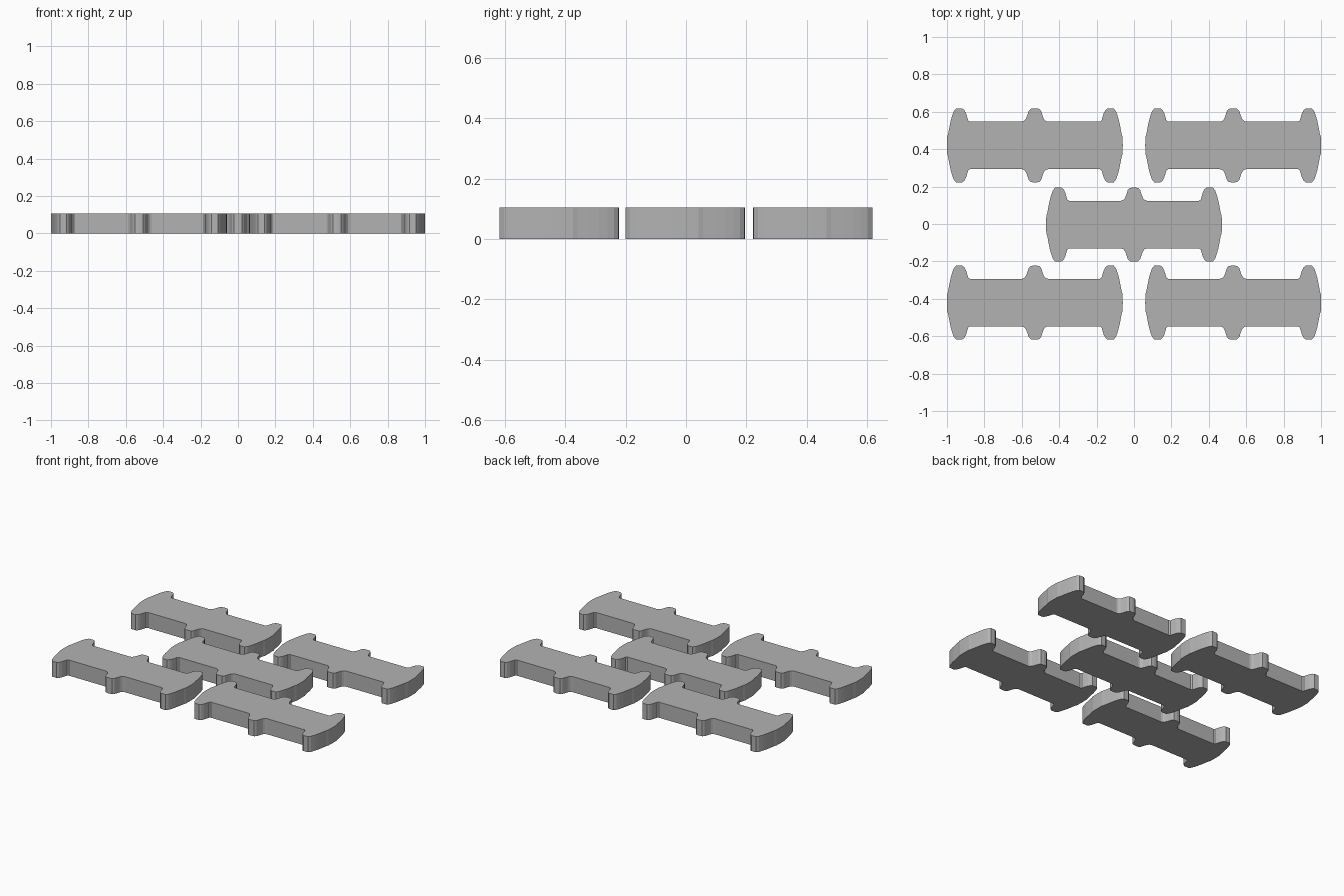
import bpy
import bmesh

cube = bpy.data.objects.get("Cube")
if cube:
    bpy.data.objects.remove(cube, do_unlink=True)

THICKNESS = 0.105

grey = bpy.data.materials.new("plain grey")
grey.use_nodes = True
colour = (0.45, 0.45, 0.45, 1)
grey.diffuse_color = colour
grey.node_tree.nodes["Principled BSDF"].inputs["Base Color"].default_value = colour

# Quarter outline: middle lug, straight bar edge, end lug, bowed end
QUARTER = [
    (0, 0.198), (0.022, 0.196), (0.033, 0.185), (0.041, 0.160),
    (0.048, 0.142), (0.058, 0.131), (0.07, 0.127),
    (0.347, 0.127), (0.357, 0.134), (0.362, 0.152), (0.368, 0.172),
    (0.377, 0.189), (0.388, 0.197), (0.422, 0.197), (0.434, 0.182),
    (0.442, 0.160), (0.450, 0.132), (0.457, 0.098), (0.464, 0.060), (0.469, 0.045),
    (0.470, 0),
]


def full_outline():
    """Mirror the quarter outline into a closed loop."""
    upper = [(-x, y) for x, y in reversed(QUARTER[1:])] + QUARTER
    lower = [(x, -y) for x, y in reversed(upper[1:-1])]
    return upper + lower


def make_plate(name, cx, cy):
    """Extrude the outline into a flat plate."""
    bm = bmesh.new()
    base = bm.faces.new([bm.verts.new((x, y, 0)) for x, y in full_outline()])
    top = bmesh.ops.extrude_face_region(bm, geom=[base], use_keep_orig=True)
    moved = [v for v in top["geom"] if isinstance(v, bmesh.types.BMVert)]
    bmesh.ops.translate(bm, verts=moved, vec=(0, 0, THICKNESS))
    bmesh.ops.recalc_face_normals(bm, faces=bm.faces)
    mesh = bpy.data.meshes.new(name)
    bm.to_mesh(mesh)
    bm.free()
    mesh.materials.append(grey)
    plate = bpy.data.objects.new(name, mesh)
    plate.location = (cx, cy, 0)
    bpy.context.collection.objects.link(plate)


# One plate in the middle and one in each corner
make_plate("centre_plate", 0, -0.003)
for depth, cy in (("front", -0.42), ("back", 0.42)):
    for side, cx in (("right", -0.53), ("left", 0.53)):
        make_plate(f"{depth}_{side}_plate", cx, cy)
